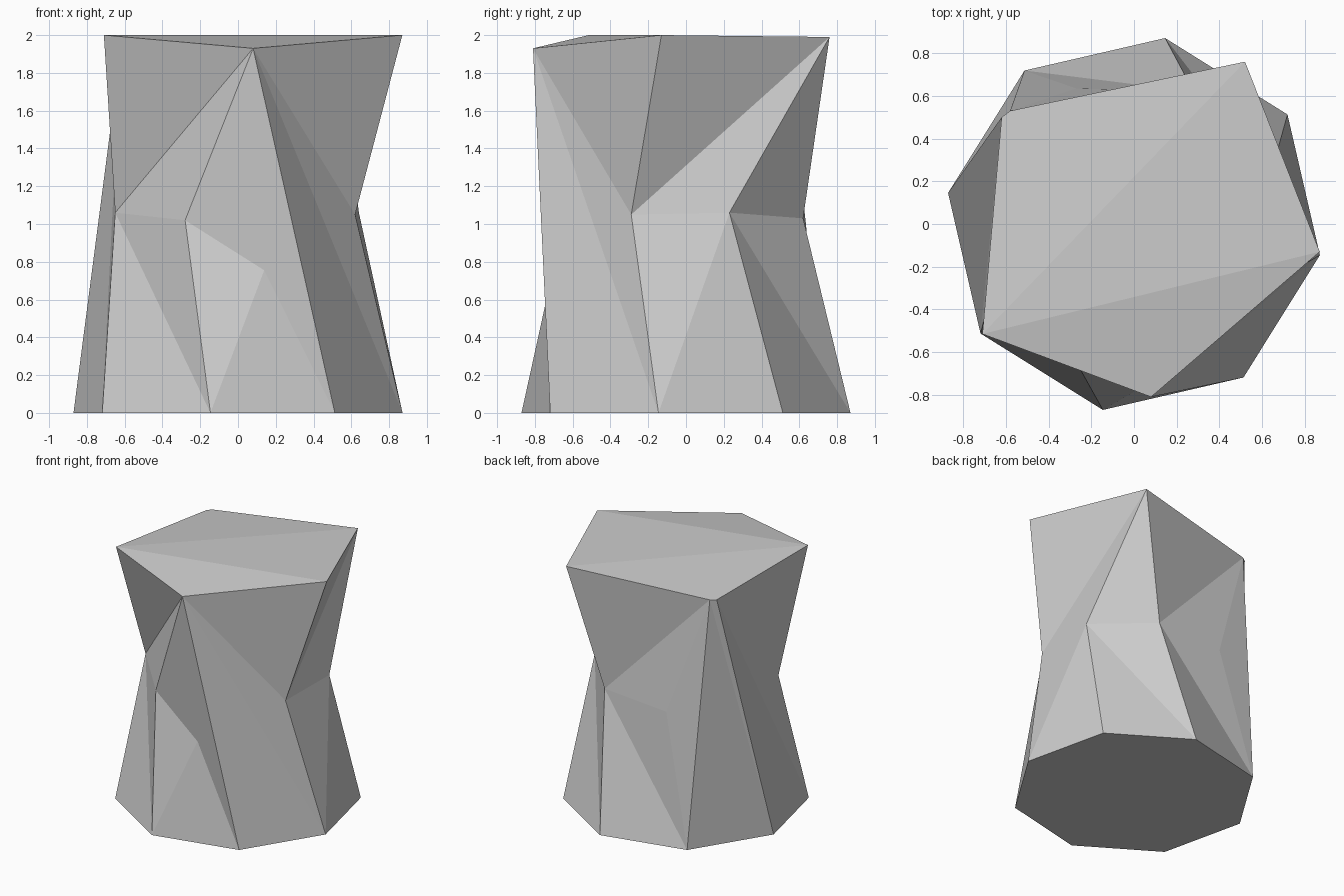
import bpy, bmesh, math

if "Cube" in bpy.data.objects:
    bpy.data.objects.remove(bpy.data.objects["Cube"])

# Waisted eight-sided stump: base ring, pinched middle ring, chipped rim
bm = bmesh.new()
v = {}


def ring(prefix, points):
    for key, co in points.items():
        v[prefix + str(key)] = bm.verts.new(co)


# Base: regular octagon, numbered clockwise from the left
base = {}
for i in range(8):
    a = math.radians(170.5 - 45 * i)
    base[i] = (0.883 * math.cos(a), 0.883 * math.sin(a), 0)
ring("b", base)

# Narrow waist
ring("m", {1: (.62, -.29, 1.05), 2: (.64, .23, 1.06), 3: (.28, .62, 1.03),
           4: (-.27, .635, 1.0), 6: (-.65, -.23, 1.06), 7: (-.28, -.63, 1.02),
           8: (.25, -.64, 1.05)})

# Rim, slightly lower at the worn corners
ring("t", {0: (-.71, -.515, 2), 1: (.08, -.81, 1.93), 2: (.87, -.13, 2),
           3: (.52, .76, 1.99), 4: (-.58, .53, 1.93), 5: (-.62, .5, 1.93)})

strips = [
    # front
    "t0 t1 m6, t1 m7 m6, m6 m7 b6, m6 b6 b7, m7 m8 b6, m8 b5 b6, m7 b5 m8, t1 b5 m7",
    # right
    "t1 b4 b5, t1 m1 b4, t1 t2 m1, t2 t3 m1, m1 t3 m2, m1 m2 b4, m2 b3 b4, m2 b2 b3",
    # back
    "m2 m3 b2, t3 m3 m2, t3 t4 m3, t4 m4 m3, m3 b1 b2, m3 m4 b1, t4 b1 m4",
    # left
    "t4 b0 b1, t4 t5 b0, t5 b7 b0, t5 m6 b7, t5 t0 m6",
    # top and underside
    "t0 t1 t2, t0 t2 t3, t0 t3 t4 t5, b0 b1 b2 b3 b4 b5 b6 b7",
]
for strip in strips:
    for face in strip.split(","):
        bm.faces.new([v[k] for k in face.split()])

bmesh.ops.recalc_face_normals(bm, faces=bm.faces)
mesh = bpy.data.meshes.new("stump")
bm.to_mesh(mesh)
bm.free()
bpy.context.collection.objects.link(bpy.data.objects.new("stump", mesh))
